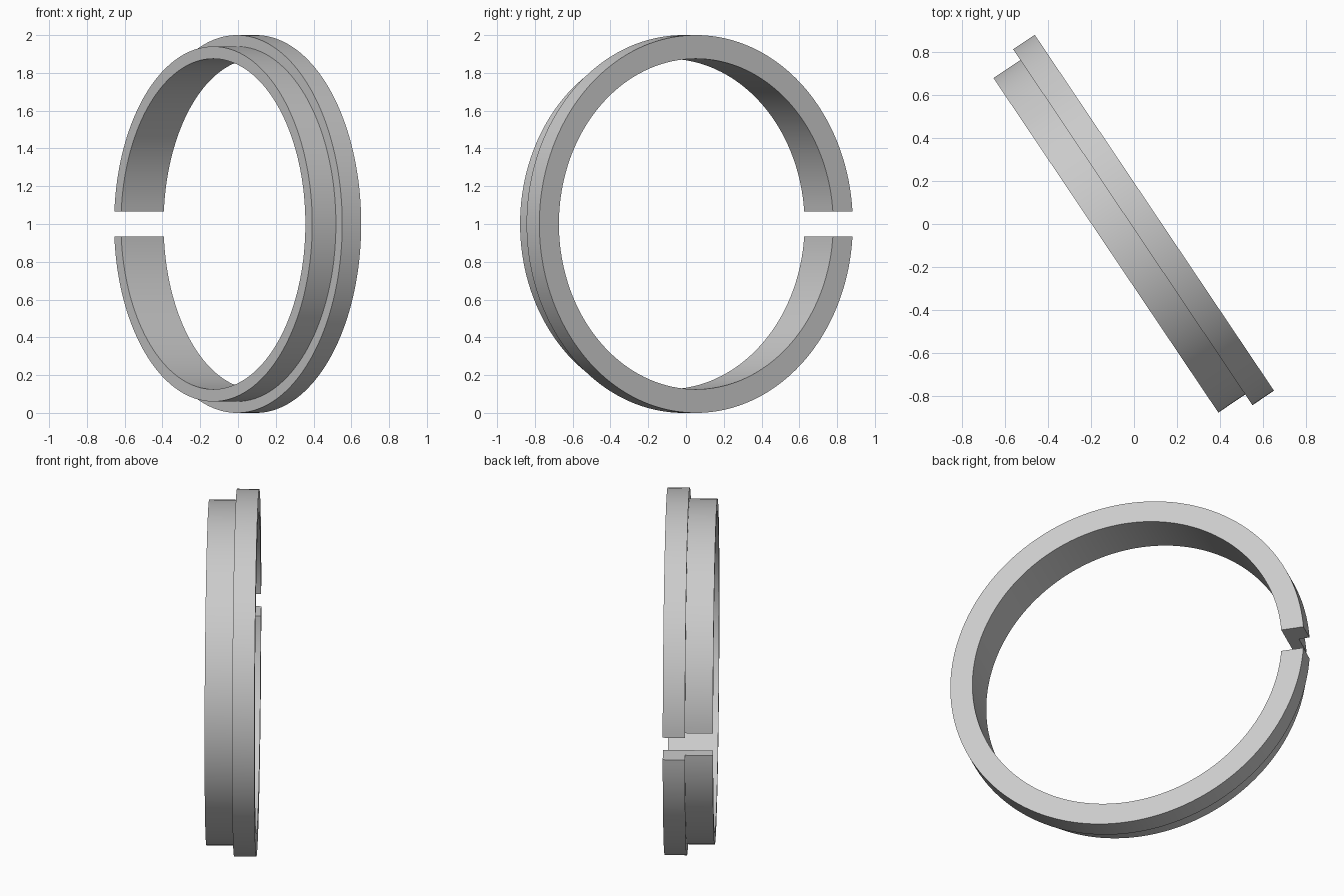
import bpy, bmesh
from math import asin, atan2, cos, sin, pi, radians
from mathutils import Matrix

cube = bpy.data.objects.get("Cube")
if cube:
    bpy.data.objects.remove(cube, do_unlink=True)

SEGMENTS = 180
HALF_GAP = 0.066
BORE, SLEEVE, FLANGE = 0.875, 0.94, 1.0      # radii
BACK, STEP, FACE = -0.162, -0.011, 0.11      # positions along the ring axis

steel = bpy.data.materials.new("light_grey")
steel.use_nodes = True
GREY = (0.6, 0.6, 0.6, 1)
steel.diffuse_color = GREY
steel.node_tree.nodes["Principled BSDF"].inputs["Base Color"].default_value = GREY

# L-shaped cross-section: (axial position, radius)
profile = [(BACK, BORE), (FACE, BORE), (FACE, FLANGE),
           (STEP, FLANGE), (STEP, SLEEVE), (BACK, SLEEVE)]

# Sweep the section round the x axis; each radius starts where the
# parallel-sided gap cuts it, so the end faces are flat and level
bm = bmesh.new()
rings = []
for i in range(SEGMENTS + 1):
    ring = []
    for axial, radius in profile:
        start = asin(HALF_GAP / radius)
        a = start + (2 * pi - 2 * start) * i / SEGMENTS
        ring.append(bm.verts.new((axial, radius * cos(a), radius * sin(a))))
    rings.append(ring)
count = len(profile)
for r0, r1 in zip(rings, rings[1:]):
    for j in range(count):
        k = (j + 1) % count
        bm.faces.new((r0[j], r0[k], r1[k], r1[j]))

# End faces of the gap
bm.faces.new(rings[0])
bm.faces.new(rings[-1])
bmesh.ops.recalc_face_normals(bm, faces=bm.faces)

# Turn the ring about the vertical and stand it on the ground
turn = Matrix.Rotation(atan2(0.558, 0.83), 4, 'Z')
bm.transform(Matrix.Translation((0.003, -0.008, 1.0)) @ turn)

mesh = bpy.data.meshes.new("split_ring")
bm.to_mesh(mesh)
bm.free()
mesh.materials.append(steel)
split_ring = bpy.data.objects.new("split_ring", mesh)
bpy.context.collection.objects.link(split_ring)

bpy.ops.object.select_all(action='DESELECT')
split_ring.select_set(True)
bpy.context.view_layer.objects.active = split_ring
bpy.ops.object.shade_smooth_by_angle(angle=radians(30))
